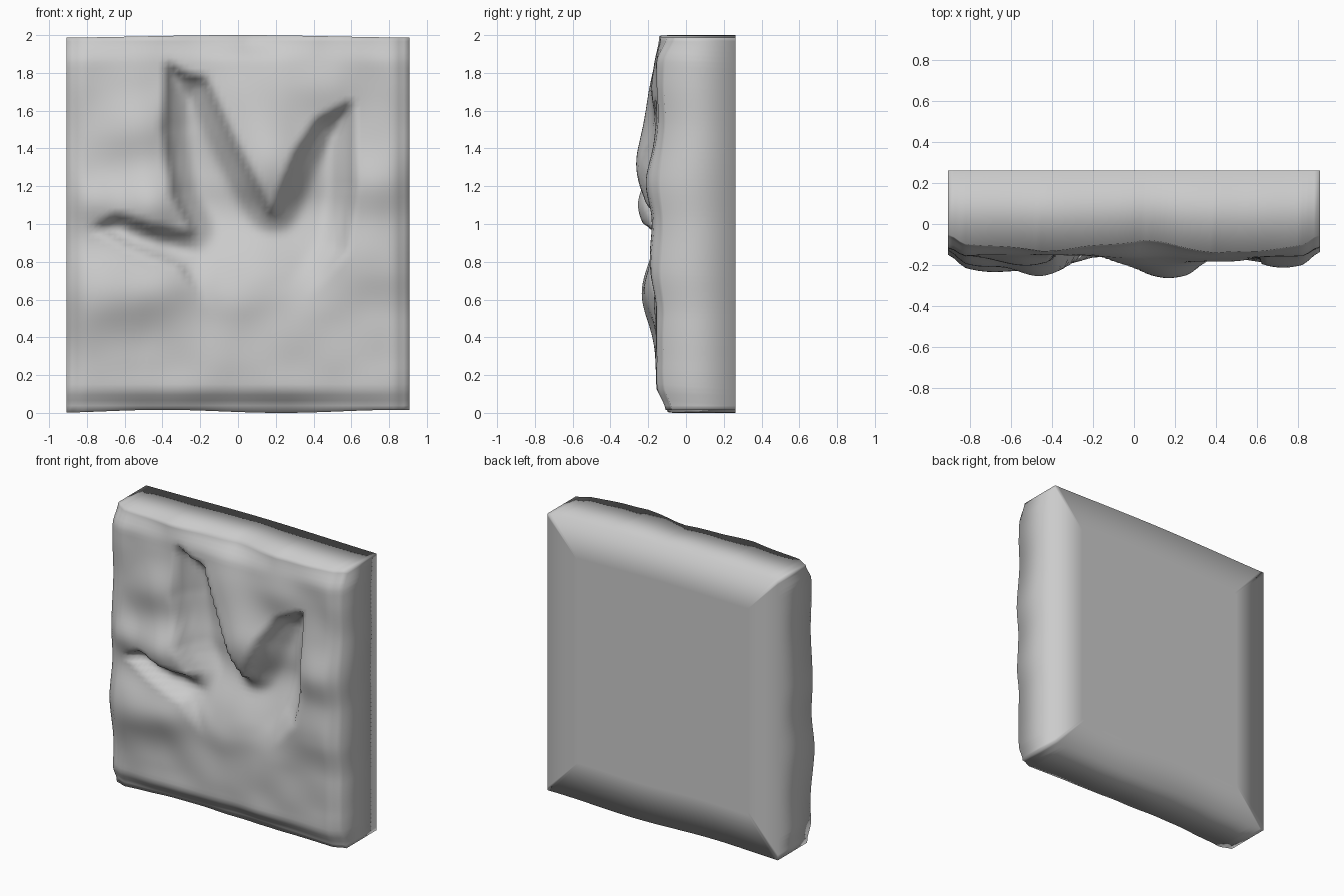
import bpy, bmesh, math
from mathutils import Vector, noise
from mathutils.geometry import intersect_point_line

if "Cube" in bpy.data.objects:
    bpy.data.objects.remove(bpy.data.objects["Cube"])

HALF_W, Z0, Z1, BACK = 0.907, 0.01, 1.995, 0.262
NX, NZ = 64, 70

# three-toed footprint outline (x, z)
TRACK = [Vector(p) for p in (
    (-0.39, 1.88), (-0.28, 1.81), (-0.16, 1.78), (0.0, 1.43), (0.18, 1.09),
    (0.29, 1.38), (0.41, 1.56), (0.62, 1.67), (0.63, 1.2), (0.58, 0.85),
    (0.35, 0.55), (0.0, 0.45), (-0.2, 0.58), (-0.32, 0.76), (-0.58, 0.86),
    (-0.80, 0.98), (-0.64, 1.07), (-0.44, 1.0), (-0.27, 0.97), (-0.36, 1.14),
    (-0.41, 1.5))]

# mounds of pushed-up mud: x, z, height, radius
MOUNDS = [(0.17, 1.28, 0.105, 0.23), (-0.46, 1.10, 0.10, 0.18),
          (-0.70, 0.63, 0.085, 0.21), (-0.40, 0.66, 0.05, 0.16),
          (0.73, 1.22, 0.06, 0.18), (0.08, 1.62, 0.055, 0.22),
          (0.05, 0.75, 0.03, 0.25), (-0.52, 1.5, 0.05, 0.18),
          (-0.75, 1.12, 0.04, 0.13), (0.45, 1.74, 0.03, 0.16),
          (0.72, 0.80, 0.04, 0.2)]

# depth of the front edge along the top and bottom (x, y)
TOP_EDGE = [(-0.91, -0.09), (-0.45, -0.13), (0.05, -0.08), (0.4, -0.14), (0.91, -0.10)]
BOTTOM_EDGE = [(-0.91, -0.105), (-0.7, -0.09), (-0.3, -0.075), (0.3, -0.07), (0.7, -0.10), (0.91, -0.12)]


def smooth(t):
    t = max(0.0, min(1.0, t))
    return t * t * (3 - 2 * t)


def along(edge, x):
    for (xa, ya), (xb, yb) in zip(edge, edge[1:]):
        if x <= xb:
            return ya + (yb - ya) * (x - xa) / (xb - xa)


def inside_distance(p):
    """Distance to the outline, or 0 outside it."""
    inside, best = False, 9.0
    for a, b in zip(TRACK, TRACK[1:] + TRACK[:1]):
        if (a.y > p.y) != (b.y > p.y) and p.x < a.x + (p.y - a.y) * (b.x - a.x) / (b.y - a.y):
            inside = not inside
        q, t = intersect_point_line(p, a, b)
        q = a.lerp(b, max(0.0, min(1.0, t)))
        best = min(best, (p - q.to_2d()).length)
    return best if inside else 0.0


def front_y(x, z):
    # rounded, uneven rim
    y = -0.152
    y += (along(BOTTOM_EDGE, x) + 0.152) * (1 - smooth((z - Z0) / 0.13))
    y += (along(TOP_EDGE, x) + 0.152) * (1 - smooth((Z1 - z) / 0.14))
    y += 0.04 * (1 - smooth((HALF_W - abs(x)) / 0.09))
    # mud mounds and rough stone
    for mx, mz, h, r in MOUNDS:
        y -= h * math.exp(-((x - mx) ** 2 + (z - mz) ** 2) / (r * r))
    y += 0.014 * noise.noise(Vector((x * 4, z * 4, 3.0)))
    # pressed-in toes, fading out towards the heel
    d = inside_distance(Vector((x, z)))
    heel_fade = 0.165 * smooth((z - 0.55) / 0.6)
    side_toe = 0.13 if z < 1.08 else heel_fade
    t = smooth((x + 0.38) / 0.25)
    depth = side_toe * (1 - t) + heel_fade * t
    return y + depth * (0.4 * smooth(d / 0.05) + 0.6 * smooth(d / 0.17))


bm = bmesh.new()
grid = []
for j in range(NZ + 1):
    row = []
    for i in range(NX + 1):
        x = HALF_W * (2 * i / NX - 1)
        z = Z0 + (Z1 - Z0) * j / NZ
        row.append(bm.verts.new((x, front_y(x, z), z)))
    grid.append(row)
for j in range(NZ):
    for i in range(NX):
        bm.faces.new((grid[j][i], grid[j][i + 1], grid[j + 1][i + 1], grid[j + 1][i]))

# edge loop around the slab
loop = (grid[0][:-1] + [r[-1] for r in grid[:-1]]
        + grid[-1][:0:-1] + [r[0] for r in grid[:0:-1]])


def next_ring(ring, move):
    new = [bm.verts.new(move(v.co)) for v in ring]
    n = len(ring)
    for k in range(n):
        m = (k + 1) % n
        bm.faces.new((ring[m], ring[k], new[k], new[m]))
    return new


# slight wobble on the top and bottom front edges
for v in loop:
    if v.co.z < 0.02:
        v.co.z = 0.008 + 0.008 * math.cos(v.co.x * 5 + 2)
    elif v.co.z > 1.99:
        v.co.z = 1.993 + 0.007 * math.cos(v.co.x * 3)

# side walls, back border and flat back
back = next_ring(loop, lambda c: (c.x, BACK, c.z))
inner = next_ring(back, lambda c: (c.x * 0.74, BACK, 1 + (c.z - 1) * 0.74))
bm.faces.new(inner[::-1])

bmesh.ops.recalc_face_normals(bm, faces=bm.faces)
for f in bm.faces:
    f.smooth = True
mesh = bpy.data.meshes.new("footprint_slab")
bm.to_mesh(mesh)
bm.free()

stone = bpy.data.materials.new("stone_grey")
stone.diffuse_color = (0.6, 0.6, 0.6, 1)
stone.use_nodes = True
stone.node_tree.nodes["Principled BSDF"].inputs["Base Color"].default_value = stone.diffuse_color
mesh.materials.append(stone)
slab = bpy.data.objects.new("footprint_slab", mesh)
bpy.context.collection.objects.link(slab)
